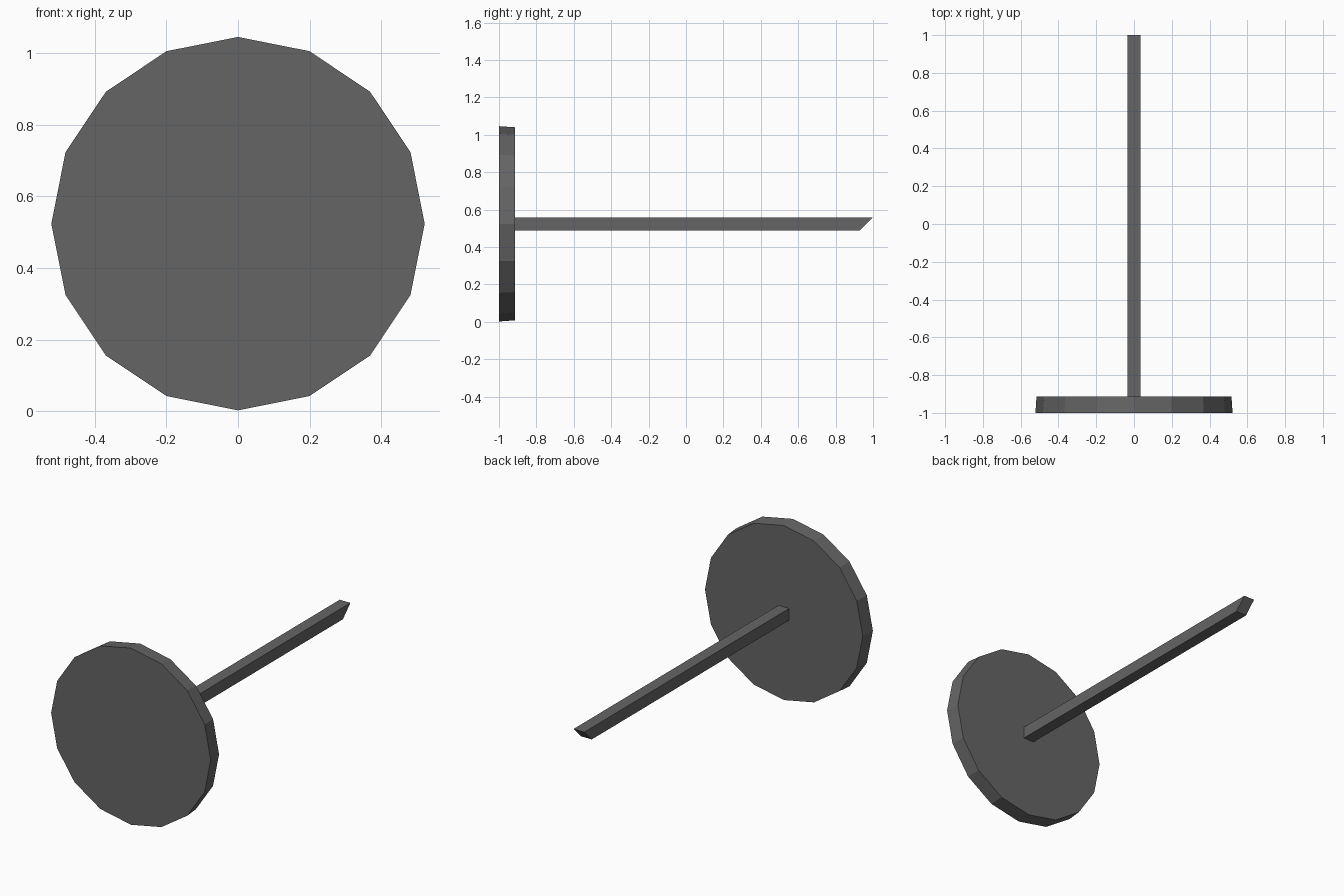
import bpy, bmesh, math
from mathutils import Matrix

if "Cube" in bpy.data.objects:
    bpy.data.objects.remove(bpy.data.objects["Cube"])

R, CZ = 0.522, 0.524          # disc radius and axis height
FRONT, BACK = -1.0, -0.914    # disc faces along y
H = 0.035                     # half thickness of the rod

grey = bpy.data.materials.new("dark_grey")
grey.diffuse_color = (0.13, 0.13, 0.13, 1)
grey.use_nodes = True
grey.node_tree.nodes["Principled BSDF"].inputs["Base Color"].default_value = grey.diffuse_color


def add_object(name, bm):
    bmesh.ops.recalc_face_normals(bm, faces=bm.faces[:])
    mesh = bpy.data.meshes.new(name)
    bm.to_mesh(mesh)
    bm.free()
    mesh.materials.append(grey)
    obj = bpy.data.objects.new(name, mesh)
    bpy.context.collection.objects.link(obj)
    return obj


# Round head: 16-sided disc, slightly tapered towards the back
bm = bmesh.new()
place = Matrix.Translation((0, (FRONT + BACK) / 2, CZ)) @ Matrix.Rotation(-math.pi / 2, 4, 'X')
bmesh.ops.create_cone(bm, cap_ends=True, segments=16, radius1=R, radius2=R - 0.006,
                      depth=BACK - FRONT, matrix=place)
add_object("round_head", bm)

# Square shank with a tip cut at 45 degrees (side profile extruded across x)
bm = bmesh.new()
profile = [(BACK - 0.01, CZ - H), (1.0 - 2 * H, CZ - H), (1.0, CZ + H), (BACK - 0.01, CZ + H)]
face = bm.faces.new([bm.verts.new((-H, y, z)) for y, z in profile])
ext = bmesh.ops.extrude_face_region(bm, geom=[face])
bmesh.ops.translate(bm, vec=(2 * H, 0, 0),
                    verts=[v for v in ext["geom"] if isinstance(v, bmesh.types.BMVert)])
# close the start side if the extrude removed it
bmesh.ops.holes_fill(bm, edges=[e for e in bm.edges if e.is_boundary], sides=4)
add_object("square_shank", bm)
